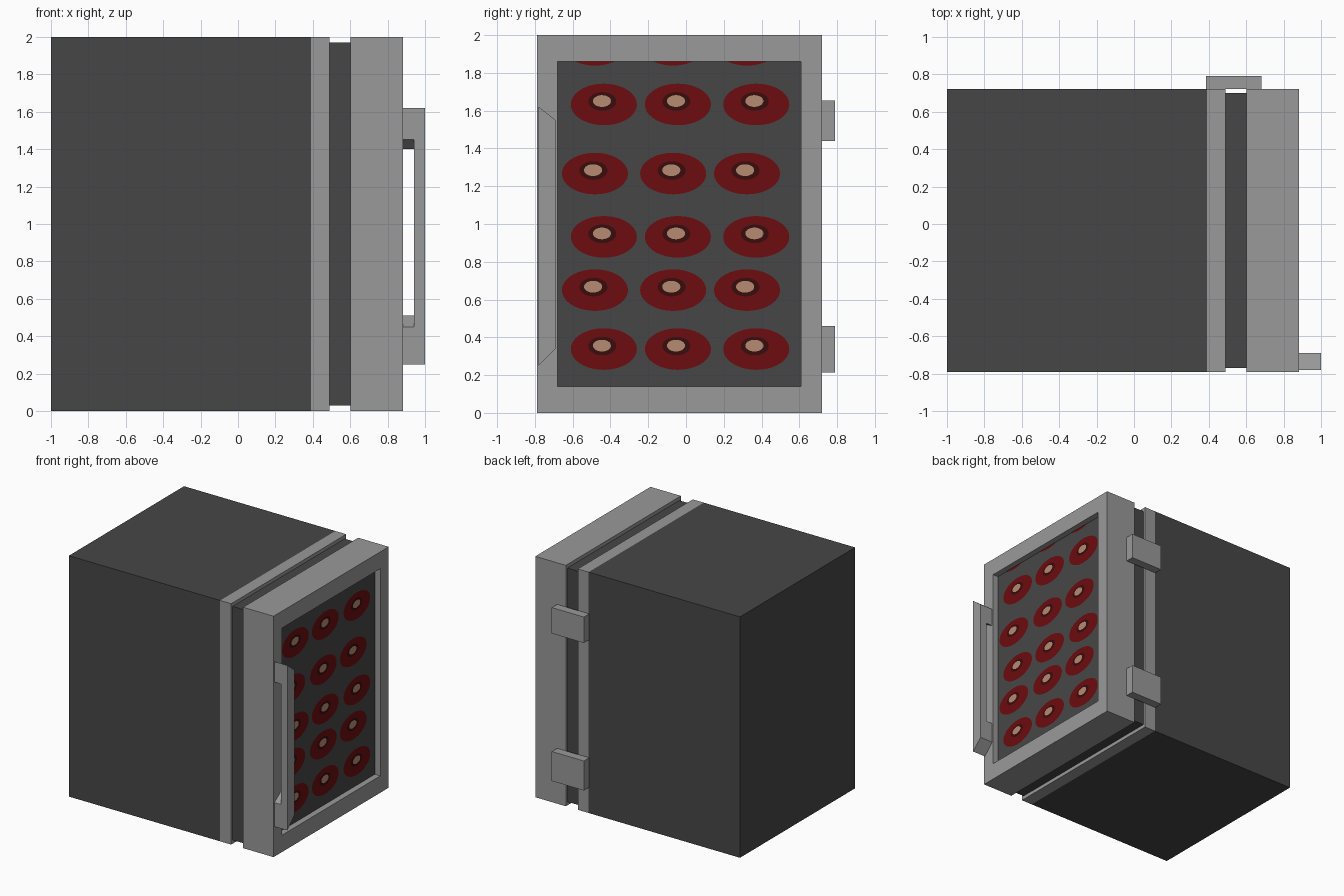
import bpy, bmesh, math

if "Cube" in bpy.data.objects:
    bpy.data.objects.remove(bpy.data.objects["Cube"])


def material(name, rgb):
    m = bpy.data.materials.new(name)
    m.diffuse_color = (*rgb, 1)
    m.use_nodes = True
    m.node_tree.nodes["Principled BSDF"].inputs["Base Color"].default_value = m.diffuse_color
    return m


DARK = material("dark grey", (0.062, 0.062, 0.062))
LIGHT = material("light grey", (0.32, 0.32, 0.32))
RED = material("deep red", (0.15, 0.0035, 0.0045))
MAROON = material("dark maroon", (0.04, 0.0035, 0.004))
TAN = material("tan", (0.47, 0.26, 0.165))


def finish(name, bm, *mats):
    bmesh.ops.recalc_face_normals(bm, faces=bm.faces[:])
    me = bpy.data.meshes.new(name)
    bm.to_mesh(me)
    bm.free()
    for m in mats:
        me.materials.append(m)
    ob = bpy.data.objects.new(name, me)
    bpy.context.collection.objects.link(ob)
    return ob


def box_bm(x, y, z):
    bm = bmesh.new()
    bmesh.ops.create_cube(bm, size=1)
    for v in bm.verts:
        v.co = [r[0] if c < 0 else r[1] for c, r in zip(v.co, (x, y, z))]
    return bm


def box(name, x, y, z, mat):
    return finish(name, box_bm(x, y, z), mat)


Y = (-0.79, 0.72)
Z = (0.0, 2.0)

# Cabinet, its front rim and the recessed seal
box("cabinet_body", (-1.0, 0.39), Y, Z, DARK)
box("cabinet_rim", (0.39, 0.49), Y, Z, LIGHT)
box("door_seal", (0.49, 0.60), (-0.77, 0.70), (0.03, 1.97), DARK)

# Door with a recessed dark window
WY, WZ = (-0.68, 0.61), (0.14, 1.86)
PANE_X = 0.83
bm = box_bm((0.60, 0.88), Y, Z)
pane = max(bm.faces, key=lambda f: f.calc_center_median().x)
bmesh.ops.inset_region(bm, faces=[pane], thickness=0.11)
for v in pane.verts:
    v.co.y = WY[0] if v.co.y < 0 else WY[1]
    v.co.z = WZ[0] if v.co.z < 1 else WZ[1]
ret = bmesh.ops.extrude_discrete_faces(bm, faces=[pane])
pane = ret["faces"][0]
for v in pane.verts:
    v.co.x = PANE_X
pane.material_index = 1
finish("door", bm, LIGHT, DARK)


# Oval items seen in the window, clipped at the window's top edge
def ovals(name, x, dy, dz, ry, rz, mat):
    bm = bmesh.new()
    for row, z in enumerate((1.949, 1.633, 1.267, 0.932, 0.65, 0.338)):
        ys = (-0.435, -0.043, 0.372) if row % 2 else (-0.482, -0.068, 0.323)
        s = (WZ[1] - z - dz) / rz
        if s <= -1:
            continue
        cut = s < 1
        a0 = math.asin(s) if cut else math.pi / 2
        sweep = math.pi + 2 * a0
        start = math.pi - a0
        n = 36
        for y in ys:
            pts = []
            for i in range(n + (1 if cut else 0)):
                t = start + sweep * i / n
                pts.append(bm.verts.new((x, y + dy + ry * math.cos(t),
                                         z + dz + rz * math.sin(t))))
            bm.faces.new(pts)
    ob = finish(name, bm, mat)
    for p in ob.data.polygons:
        if p.normal.x < 0:
            p.flip()
    return ob


ovals("red_ovals", PANE_X + 0.002, 0, 0, 0.175, 0.11, RED)
ovals("oval_rings", PANE_X + 0.004, -0.008, 0.016, 0.074, 0.049, MAROON)
ovals("oval_centres", PANE_X + 0.006, -0.01, 0.018, 0.048, 0.031, TAN)


# Door handle: a U profile whose arms slant inwards towards the back
def handle_loop(bm, y, z0, z1, z2, z3):
    pts = [(0.88, z0), (1.0, z0), (1.0, z3), (0.88, z3),
           (0.88, z2), (0.94, z2), (0.94, z1), (0.88, z1)]
    return [bm.verts.new((x, y, z)) for x, z in pts]


bm = bmesh.new()
a = handle_loop(bm, -0.78, 0.25, 0.45, 1.45, 1.62)
b = handle_loop(bm, -0.69, 0.34, 0.51, 1.40, 1.55)
bm.faces.new(a)
bm.faces.new(b[::-1])
for i in range(8):
    j = (i + 1) % 8
    bm.faces.new((a[i], b[i], b[j], a[j]))
finish("door_handle", bm, LIGHT)

# Hinges
for name, z in (("lower_hinge", (0.215, 0.46)), ("upper_hinge", (1.44, 1.655))):
    box(name, (0.385, 0.68), (0.72, 0.79), z, LIGHT)
